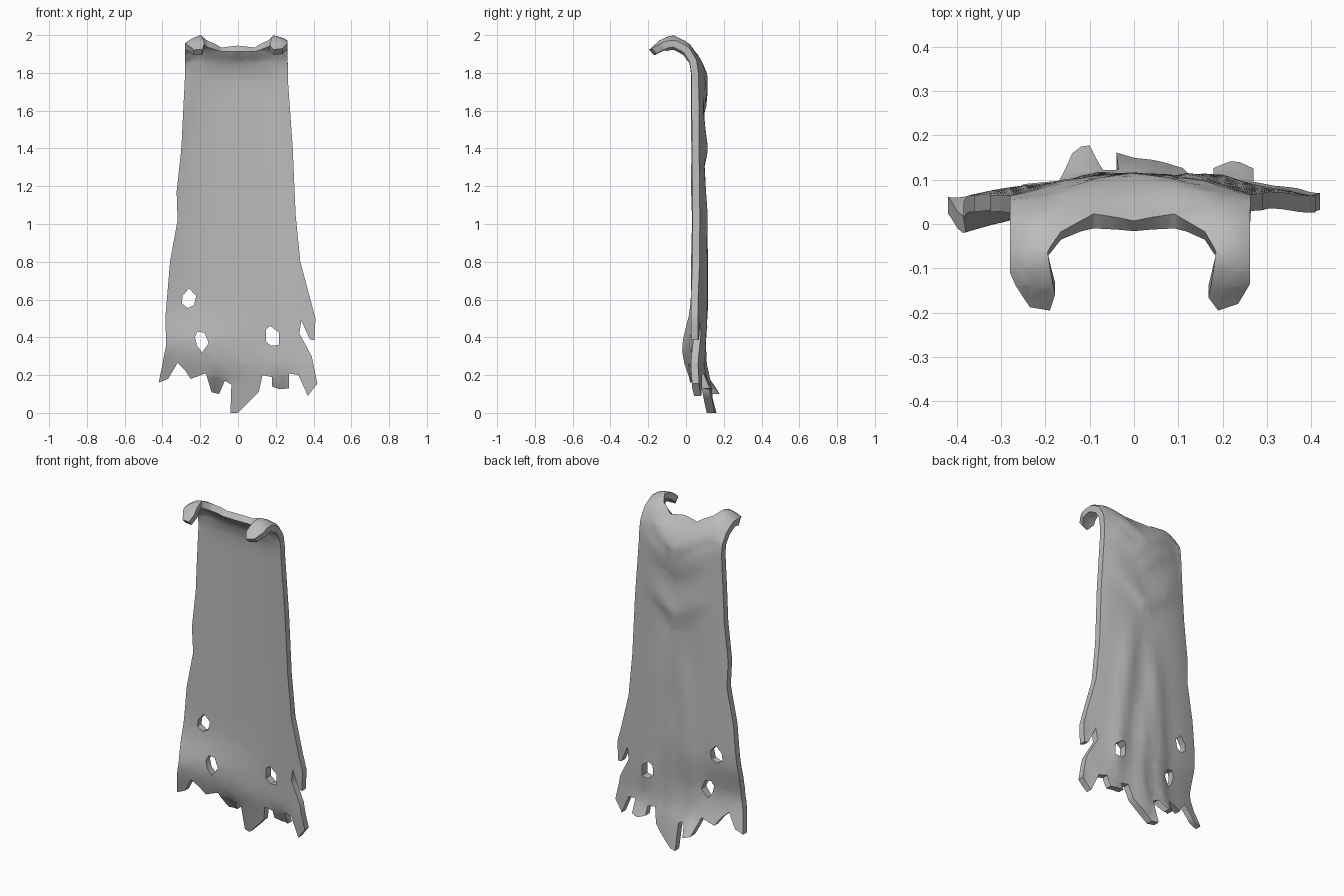
import bpy, bmesh, math
from mathutils import Vector

if "Cube" in bpy.data.objects:
    bpy.data.objects.remove(bpy.data.objects["Cube"])

# Flat cloth pattern (x, length): torn hem, sides, collar and shoulder tabs
LEFT = [(-.28, 1.95), (-.28, 1.8), (-.30, 1.4), (-.325, 1.17), (-.32, 1.02),
        (-.36, .8), (-.385, .5), (-.38, .36)]
HEM = [(-.42, .16), (-.37, .18), (-.32, .265), (-.28, .225), (-.25, .18), (-.17, .21),
       (-.14, .11), (-.10, .10), (-.07, .17), (-.035, .15), (-.04, 0), (0, 0),
       (.11, .11), (.13, .2), (.18, .19), (.18, .14), (.22, .125), (.27, .13),
       (.27, .21), (.32, .2), (.37, .09), (.42, .155)]
RIGHT = [(.39, .3), (.325, .42), (.335, .49), (.38, .39), (.405, .385), (.41, .5),
         (.33, .8), (.305, 1.05), (.29, 1.4), (.265, 1.75), (.262, 1.95)]
COLLAR = [(.262, 2.09), (.235, 2.15), (.19, 2.17), (.168, 2.13), (.185, 2.03),
          (.16, 1.985), (.09, 1.945), (0, 1.96), (-.09, 1.945), (-.165, 1.985),
          (-.195, 2.03), (-.178, 2.12), (-.19, 2.17), (-.235, 2.16), (-.28, 2.07)]
HOLES = [[(-.26, .66), (-.222, .62), (-.232, .572), (-.265, .555), (-.298, .58), (-.293, .62)],
         [(-.215, .43), (-.178, .425), (-.155, .37), (-.19, .32), (-.217, .355), (-.228, .40)],
         [(.17, .46), (.218, .425), (.218, .36), (.175, .355), (.147, .38), (.147, .44)]]

# Side path (y, z) of the cloth as it curls forward over the shoulders
PATH = [Vector(p) for p in [(.045, 0), (.045, 1.8), (.036, 1.88), (0, 1.945),
                            (-.07, 1.98), (-.12, 1.965), (-.175, 1.915)]]
HALF = .019


def on_path(s):
    for a, b in zip(PATH, PATH[1:]):
        d = (b - a).length
        if s <= d or b is PATH[-1]:
            return a + (b - a) * (s / d)
        s -= d


def bump(t):
    return math.exp(-t * t)


def ramp(t):
    t = max(0, min(1, t))
    return t * t * (3 - 2 * t)


def lean(x, s):
    """Backward shift of the whole cloth: bow, low belly and flared tatters."""
    width = .27 + .13 * max(0, min(1, (1.8 - s) / 1.4))
    y = .033 * max(0, 1 - abs(x / width) ** 3) * ramp((1.97 - s) / .25)
    y -= max(0, .012 - .1 * x) * bump((s - .35) / .14)
    middle = ramp((.34 - abs(x - .03)) / .12)
    y += (.06 + .14 * middle) * max(0, .25 - s)
    tips = bump((x + .11) / .05) + .7 * bump((x - .23) / .06)
    return y + .5 * max(0, .2 - s) * tips


def drop(x, s):
    """Collar sags in the middle and rounds off over the shoulders."""
    sag = .018 * max(0, 1 - (x / .18) ** 2)
    outer = .035 * (max(0, abs(x) - .2) / .08) ** 2
    return (sag + outer) * ramp((s - 1.8) / .15)


def folds(x, s):
    """Raised folds on the back: hanging swags and long slanted ridges."""
    y = 0
    for s0, size in [(1.77, .02), (1.65, .018), (1.38, .018)]:
        d = s - s0 - .6 * abs(x)
        y += size * max(0, 1 - (x / .22) ** 2) * bump(d / (.08 if d > 0 else .035))
    for x0, s0, x1, s1 in [(.08, 1.4, .2, .35), (-.03, 1.3, -.12, .2), (.0, .9, .03, .1)]:
        t = (s0 - s) / (s0 - s1)
        y += .02 * ramp(2.5 * t) * ramp(3 * (1.2 - t)) * bump((x - x0 - (x1 - x0) * t) / .055)
    return y


def place(x, s, side):
    t = (on_path(s + .015) - on_path(s - .015 if s > .015 else 0)).normalized()
    p = on_path(s) + Vector((t.y, -t.x)) * HALF * side
    extra = folds(x, s) if side > 0 else 0
    return (x, p.x + lean(x, s) + extra, p.y - drop(x, s))


# Fill the pattern and slice it into a grid
bm = bmesh.new()
for loop in [LEFT + HEM + RIGHT + COLLAR] + HOLES:
    vs = [bm.verts.new((x, 0, s)) for x, s in loop]
    for a, b in zip(vs, vs[1:] + vs[:1]):
        bm.edges.new((a, b))
bmesh.ops.triangle_fill(bm, edges=bm.edges[:], use_beauty=True, normal=(0, -1, 0))


def slice_at(co, no):
    bmesh.ops.bisect_plane(bm, geom=bm.verts[:] + bm.edges[:] + bm.faces[:],
                           dist=.002, plane_co=co, plane_no=no)


for i in range(-10, 11):
    slice_at((i * .04, 0, 0), (1, 0, 0))
for i in range(1, 28):
    slice_at((0, 0, i * .065), (0, 0, 1))
for i in range(10):
    slice_at((0, 0, 1.8 + i * .037), (0, 0, 1))
bmesh.ops.triangulate(bm, faces=bm.faces[:])
bm.verts.index_update()

# Shape front and back layers and close the rims
n = len(bm.verts)
verts = [place(v.co.x, v.co.z, -1) for v in bm.verts]
verts += [place(v.co.x, v.co.z, 1) for v in bm.verts]
faces = []
for f in bm.faces:
    ids = [v.index for v in f.verts]
    faces += [ids, [i + n for i in reversed(ids)]]
    for l in f.loops:
        if l.edge.is_boundary:
            a, b = l.vert.index, l.link_loop_next.vert.index
            faces.append([b, a, a + n, b + n])
bm.free()

mesh = bpy.data.meshes.new("cape")
mesh.from_pydata(verts, [], faces)
bm = bmesh.new()
bm.from_mesh(mesh)
bmesh.ops.recalc_face_normals(bm, faces=bm.faces[:])
bm.to_mesh(mesh)
bm.free()

cape = bpy.data.objects.new("cape", mesh)
bpy.context.collection.objects.link(cape)
cloth = bpy.data.materials.new("grey cloth")
cloth.diffuse_color = (.5, .5, .5, 1)
cloth.use_nodes = True
cloth.node_tree.nodes["Principled BSDF"].inputs["Base Color"].default_value = cloth.diffuse_color
mesh.materials.append(cloth)

# Smooth cloth with crisp rims
bpy.context.view_layer.objects.active = cape
cape.select_set(True)
bpy.ops.object.shade_smooth_by_angle(angle=math.radians(40))
